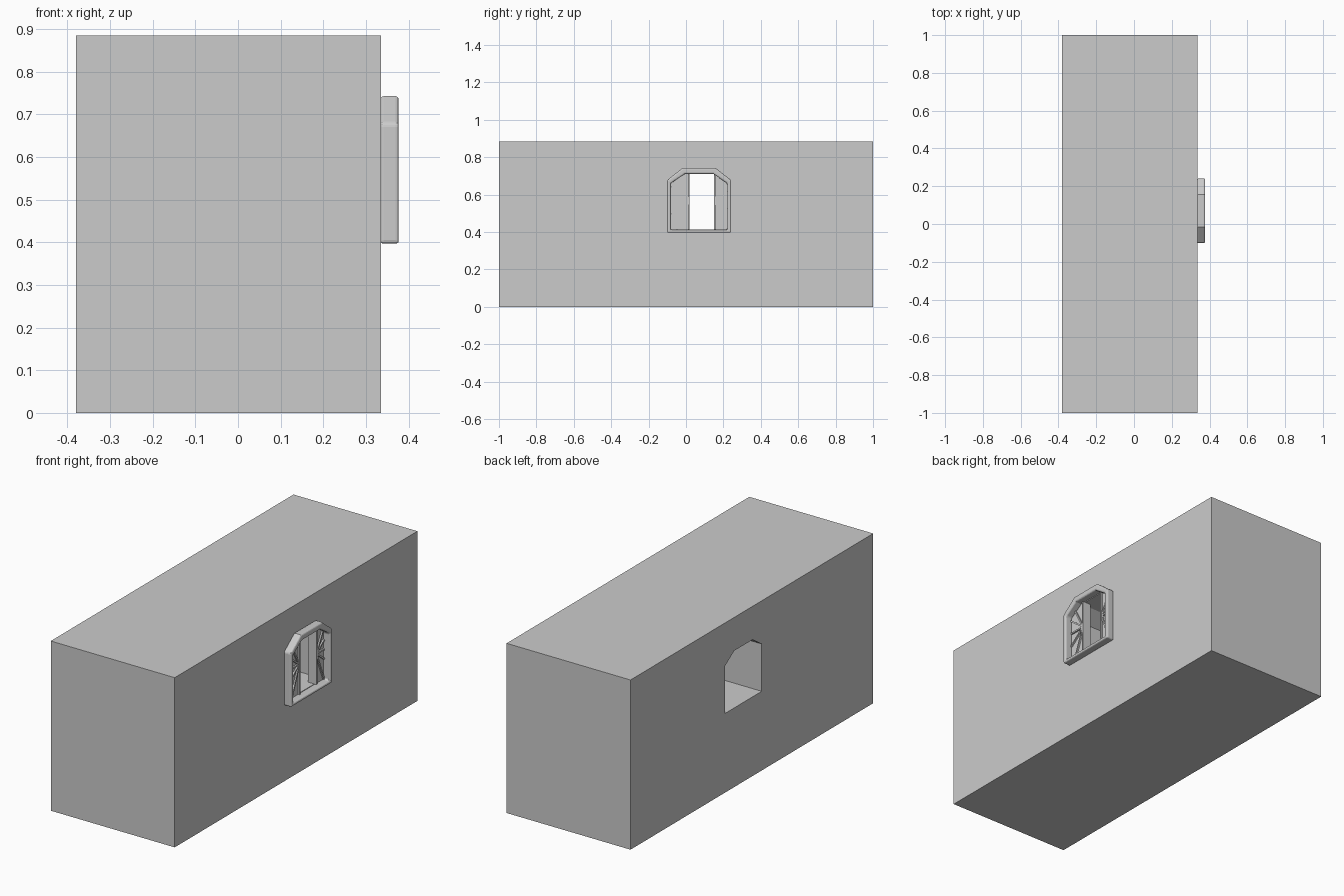
import bpy, bmesh, math
from mathutils import Vector

if "Cube" in bpy.data.objects:
    bpy.data.objects.remove(bpy.data.objects["Cube"])

WALL_X0, WALL_X1 = -0.38, 0.335
MID = 0.07  # centre of the window along y


def arch(half, bottom, shoulder, top, flat):
    """Six-sided window outline in (y, z), counter-clockwise."""
    return [(MID - half, bottom), (MID + half, bottom), (MID + half, shoulder),
            (MID + flat, top), (MID - flat, top), (MID - half, shoulder)]


OUTER = arch(0.171, 0.397, 0.678, 0.743, 0.087)
INNER = arch(0.151, 0.413, 0.66, 0.711, 0.076)


def finish(name, bm):
    bmesh.ops.recalc_face_normals(bm, faces=bm.faces)
    me = bpy.data.meshes.new(name)
    bm.to_mesh(me)
    bm.free()
    ob = bpy.data.objects.new(name, me)
    bpy.context.collection.objects.link(ob)
    return ob


def prism(bm, pts, x0, x1):
    a = [bm.verts.new((x0, y, z)) for y, z in pts]
    b = [bm.verts.new((x1, y, z)) for y, z in pts]
    bm.faces.new(a[::-1])
    bm.faces.new(b)
    for i in range(len(pts)):
        j = (i + 1) % len(pts)
        bm.faces.new((a[i], a[j], b[j], b[i]))


def ring(name, outer, inner, x0, x1):
    """Plate between two outlines of equal point count."""
    bm = bmesh.new()
    loops = [[bm.verts.new((x, y, z)) for y, z in pts]
             for x, pts in ((x0, outer), (x1, outer), (x1, inner), (x0, inner))]
    n = len(outer)
    for k in range(4):
        p, q = loops[k], loops[(k + 1) % 4]
        for i in range(n):
            j = (i + 1) % n
            bm.faces.new((p[i], p[j], q[j], q[i]))
    return finish(name, bm)


# Wall block with the window passage running right through it
block_outline = [(-1, 0), (1, 0), (1, 0.885), (MID + 0.087, 0.885),
                 (MID - 0.087, 0.885), (-1, 0.885)]
ring("wall_block", block_outline, INNER, WALL_X0, WALL_X1)

# Rounded window surround
frame = ring("window_frame", OUTER, INNER, 0.334, 0.377)
bev = frame.modifiers.new("round", "BEVEL")
bev.width = 0.009
bev.segments = 3
bev.limit_method = "ANGLE"
bev.angle_limit = math.radians(50)


def bar(bm, p, q, width, x0, x1):
    p, q = Vector(p), Vector(q)
    d = (q - p).normalized()
    s = Vector((-d.y, d.x)) * width / 2
    prism(bm, [p - s, q - s, q + s, p + s], x0, x1)


def sliding_door(name, side, free_edge):
    """side -1: left leaf, +1: right leaf; free_edge is its inner y."""
    wall_y = MID + side * 0.152
    slope = (0.711 - 0.66) / 0.075

    def roof(y):
        return min(0.712, 0.661 + slope * (abs(wall_y - y)))

    knee = MID + side * 0.076
    bm = bmesh.new()
    pts = [(wall_y, 0.412), (free_edge, 0.412), (free_edge, roof(free_edge))]
    if (free_edge - knee) * side < 0:
        pts.append((knee, 0.712))
    pts.append((wall_y, roof(wall_y)))
    prism(bm, pts, 0.30, 0.338)
    # upright along the free edge
    y = free_edge + side * 0.005
    bar(bm, (y, 0.412), (y, roof(y)), 0.01, 0.301, 0.348)
    # fan of ribs spreading from the free edge
    hub = Vector((free_edge + side * 0.006, 0.57))
    for deg in (-68, -38, 0, 38, 62):
        d = Vector((side * math.cos(math.radians(deg)), math.sin(math.radians(deg))))
        t = 0.0
        while True:
            e = hub + d * (t + 0.004)
            if (wall_y - e.x) * side < 0 or e.y > roof(e.x) or e.y < 0.413:
                break
            t += 0.004
        bar(bm, hub, hub + d * t, 0.008, 0.33, 0.346)
    return finish(name, bm)


# Two half-open leaves standing inside the surround
sliding_door("left_sliding_door", -1, 0.02)
sliding_door("right_sliding_door", 1, 0.15)
